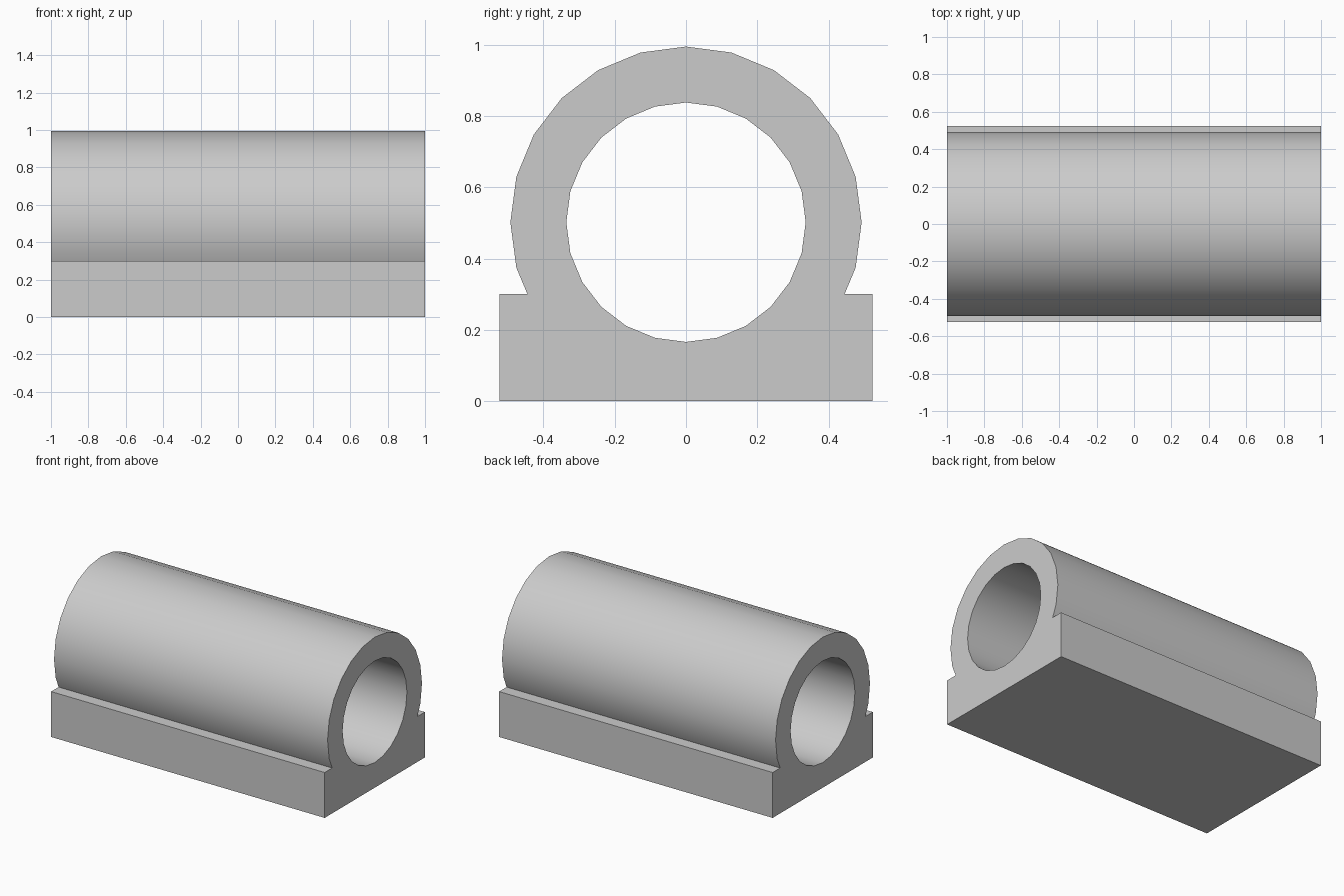
import bpy, bmesh, math
from mathutils import Vector

if "Cube" in bpy.data.objects:
    bpy.data.objects.remove(bpy.data.objects["Cube"])

HALF_LENGTH = 1.0
CENTRE_Z, OUTER_R, INNER_R, SIDES = 0.502, 0.493, 0.336, 24
BASE_HALF, BASE_TOP, NECK = 0.523, 0.30, 0.445


def circle(radius):
    """Points (y, z) around the bore axis, starting at the top."""
    return [(radius * math.sin(2 * math.pi * i / SIDES),
             CENTRE_Z + radius * math.cos(2 * math.pi * i / SIDES))
            for i in range(SIDES)]


# Outer outline: arch above the base, then the rectangular foot
arch = [p for p in circle(OUTER_R) if p[1] > BASE_TOP]
right = [p for p in arch if p[0] >= -1e-6]
left = [p for p in arch if p[0] < -1e-6]
foot = [(NECK, BASE_TOP), (BASE_HALF, BASE_TOP), (BASE_HALF, 0),
        (-BASE_HALF, 0), (-BASE_HALF, BASE_TOP), (-NECK, BASE_TOP)]
outline = right + foot + left

# Fill the section between outline and bore, then extrude it along x
bm = bmesh.new()
edges = []
for loop in (outline, circle(INNER_R)):
    verts = [bm.verts.new((-HALF_LENGTH, y, z)) for y, z in loop]
    edges += [bm.edges.new((v, verts[(i + 1) % len(verts)]))
              for i, v in enumerate(verts)]
bmesh.ops.triangle_fill(bm, edges=edges, use_beauty=True, normal=(-1, 0, 0))
result = bmesh.ops.extrude_face_region(bm, geom=bm.faces[:], use_keep_orig=True)
moved = [g for g in result["geom"] if isinstance(g, bmesh.types.BMVert)]
bmesh.ops.translate(bm, verts=moved, vec=Vector((2 * HALF_LENGTH, 0, 0)))
bmesh.ops.recalc_face_normals(bm, faces=bm.faces[:])

mesh = bpy.data.meshes.new("bearing_block")
bm.to_mesh(mesh)
bm.free()
block = bpy.data.objects.new("bearing_block", mesh)
bpy.context.collection.objects.link(block)

# Plain grey
grey = bpy.data.materials.new("grey")
grey.diffuse_color = (0.6, 0.6, 0.6, 1)
grey.use_nodes = True
grey.node_tree.nodes["Principled BSDF"].inputs["Base Color"].default_value = grey.diffuse_color
mesh.materials.append(grey)

# Smooth barrel and bore, sharp corners
bpy.context.view_layer.objects.active = block
block.select_set(True)
bpy.ops.object.shade_smooth_by_angle(angle=math.radians(30))
